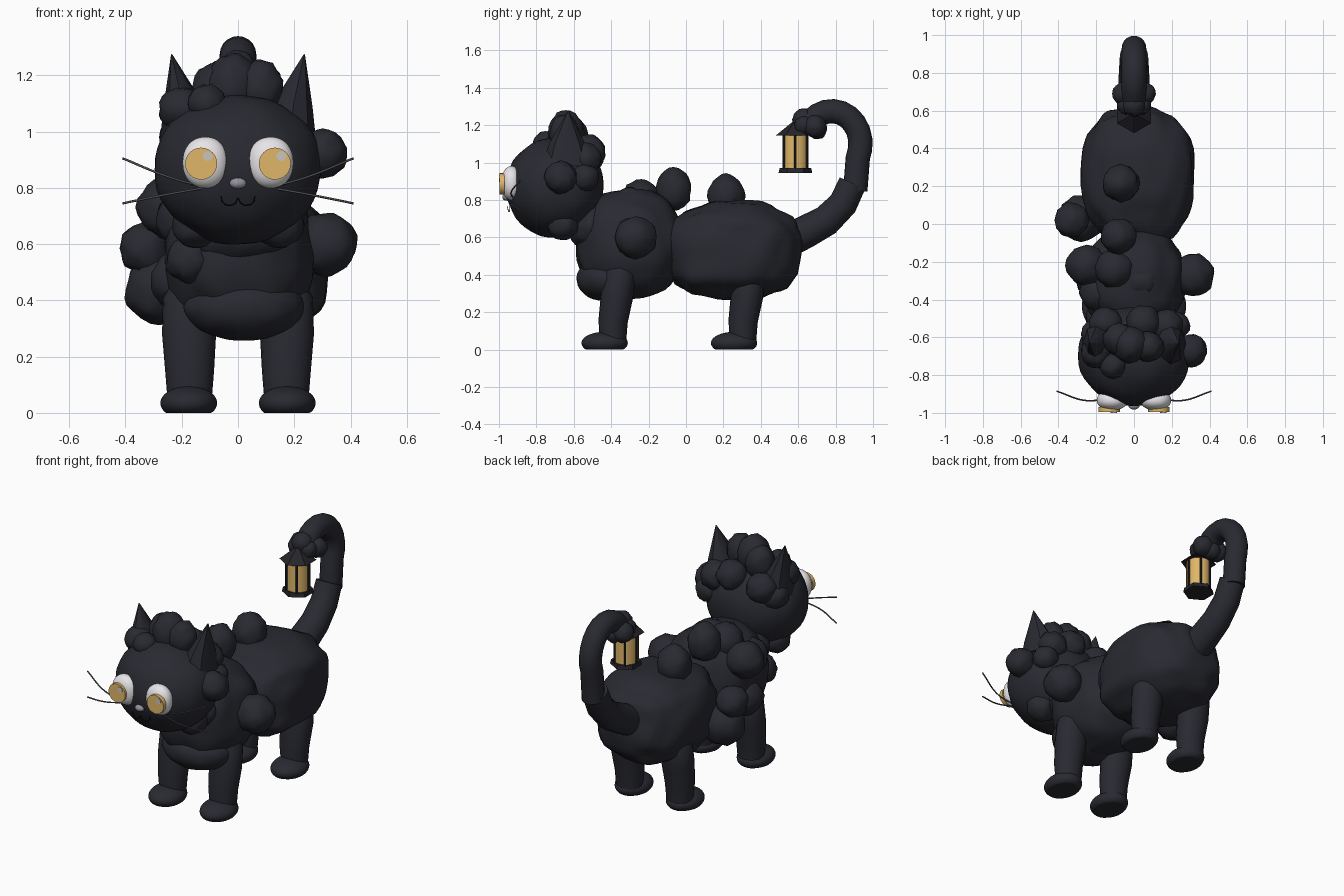
import bpy, bmesh, math
from mathutils import Matrix, Vector, noise

cube = bpy.data.objects.get("Cube")
if cube:
    bpy.data.objects.remove(cube)


def material(name, r, g, b):
    m = bpy.data.materials.new(name)
    m.use_nodes = True
    m.diffuse_color = (r, g, b, 1)
    m.node_tree.nodes["Principled BSDF"].inputs["Base Color"].default_value = (r, g, b, 1)
    return m


FUR = material("charcoal fur", 0.022, 0.023, 0.031)
METAL = material("dark metal", 0.018, 0.018, 0.023)
GOLD = material("warm gold", 0.74, 0.47, 0.14)
WHITE = material("eye white", 0.8, 0.78, 0.8)
GLINT = material("eye glint", 0.58, 0.55, 0.52)
NOSE = material("nose grey", 0.3, 0.28, 0.33)
WHISKER = material("whisker grey", 0.09, 0.09, 0.095)
MOUTH = material("mouth black", 0.006, 0.006, 0.007)


def finish(name, bm, mat, angle=50):
    bmesh.ops.recalc_face_normals(bm, faces=bm.faces)
    me = bpy.data.meshes.new(name)
    bm.to_mesh(me)
    bm.free()
    me.materials.append(mat)
    ob = bpy.data.objects.new(name, me)
    bpy.context.collection.objects.link(ob)
    bpy.ops.object.select_all(action='DESELECT')
    bpy.context.view_layer.objects.active = ob
    ob.select_set(True)
    if angle:
        bpy.ops.object.shade_smooth_by_angle(angle=math.radians(angle))
    return ob


def blob(name, mat, loc, size, power=1.0, lumps=0.0, detail=4, floor=None):
    """Ellipsoid; power below 1 makes it boxier, lumps adds soft noise."""
    bm = bmesh.new()
    bmesh.ops.create_icosphere(bm, subdivisions=detail, radius=1)
    for v in bm.verts:
        d = v.co.normalized()
        p = Vector([math.copysign(abs(c) ** power, c) for c in d])
        p *= 1 + lumps * noise.noise(d * 2.6 + Vector(loc) * 7)
        v.co = Vector(loc) + Vector([a * s for a, s in zip(p, size)])
        if floor is not None:
            v.co.z = max(v.co.z, floor)
    return finish(name, bm, mat)


def tube(name, mat, path, radii, sides=20, flat=1.0, angle=50):
    """Loft of rings along a path; flat scales the ring's second axis."""
    bm = bmesh.new()
    pts = [Vector(p) for p in path]
    rings = []
    for i, (p, r) in enumerate(zip(pts, radii)):
        t = (pts[min(i + 1, len(pts) - 1)] - pts[max(i - 1, 0)]).normalized()
        v = t.cross(Vector((1, 0, 0))).normalized()
        u = v.cross(t)
        turn = [math.tau * k / sides for k in range(sides)]
        rings.append([bm.verts.new(p + u * r * math.cos(a) + v * r * flat * math.sin(a)) for a in turn])
    for a, b in zip(rings, rings[1:]):
        for k in range(sides):
            n = (k + 1) % sides
            bm.faces.new((a[k], a[n], b[n], b[k]))
    bm.faces.new(rings[0])
    bm.faces.new(rings[-1])
    return finish(name, bm, mat, angle)


def disc(name, mat, loc, r1, r2, depth, sides=24, angle=30, facing_front=False):
    bm = bmesh.new()
    bmesh.ops.create_cone(bm, cap_ends=True, segments=sides, radius1=r1, radius2=r2, depth=depth)
    if facing_front:
        bmesh.ops.rotate(bm, verts=bm.verts, matrix=Matrix.Rotation(math.pi / 2, 3, 'X'))
    bmesh.ops.translate(bm, verts=bm.verts, vec=loc)
    return finish(name, bm, mat, angle)


def strand(name, mat, points, thick):
    cu = bpy.data.curves.new(name, 'CURVE')
    cu.dimensions = '3D'
    cu.bevel_depth = thick
    cu.bevel_resolution = 2
    cu.use_fill_caps = True
    sp = cu.splines.new('BEZIER')
    sp.bezier_points.add(len(points) - 1)
    for bp, p in zip(sp.bezier_points, points):
        bp.co = p
        bp.handle_left_type = bp.handle_right_type = 'AUTO'
    cu.materials.append(mat)
    ob = bpy.data.objects.new(name, cu)
    bpy.context.collection.objects.link(ob)


def puffs(name, rows, tall=1.0):
    for i, (x, y, z, r) in enumerate(rows):
        blob(f"{name}_{i + 1}", FUR, (x, y, z), (r, r, r * tall), lumps=0.12, detail=3)


# Trunk and head
blob("rear_body", FUR, (0.022, 0.255, 0.53), (0.3, 0.36, 0.265), 0.78, 0.08)
blob("chest", FUR, (0, -0.3, 0.565), (0.268, 0.285, 0.29), 0.86, 0.06)
blob("chest_bib", FUR, (0.02, -0.42, 0.375), (0.215, 0.165, 0.118), lumps=0.03)
blob("neck", FUR, (0, -0.5, 0.66), (0.2, 0.13, 0.14), lumps=0.06)
blob("head", FUR, (0, -0.7, 0.866), (0.298, 0.262, 0.265), 0.98, 0.03)

# Curly fur tufts
puffs("body_tuft", [
    (0.31, -0.27, 0.6, 0.113), (-0.1, -0.24, 0.8, 0.105), (-0.28, 0.03, 0.44, 0.122),
    (-0.33, 0.02, 0.585, 0.092), (-0.25, -0.22, 0.73, 0.108), (-0.19, -0.36, 0.69, 0.1),
    (-0.2, -0.28, 0.47, 0.11), (-0.17, -0.5, 0.545, 0.085), (0.04, -0.3, 0.77, 0.1)])
puffs("back_tuft", [(-0.08, -0.065, 0.855, 0.095), (-0.07, 0.215, 0.82, 0.098)], 1.2)
puffs("head_side_tuft", [
    (0.3, -0.67, 0.92, 0.087), (0.15, -0.66, 0.67, 0.085), (-0.15, -0.66, 0.67, 0.085),
    (-0.2, -0.68, 1.08, 0.08), (-0.11, -0.75, 1.1, 0.068), (0.17, -0.54, 1.02, 0.088),
    (0.05, -0.52, 1.06, 0.09), (-0.15, -0.53, 1.03, 0.088), (-0.2, -0.58, 0.98, 0.08),
    (0.22, -0.54, 0.92, 0.075)])
puffs("crown_tuft", [
    (-0.02, -0.64, 1.16, 0.095), (0.08, -0.65, 1.155, 0.08), (-0.08, -0.61, 1.14, 0.085)], 1.25)

for side, s in (("left", 1), ("right", -1)):
    # Ears, legs and paws
    tube(f"{side}_ear", FUR,
         [(s * 0.185, -0.635, 0.99), (s * 0.198, -0.635, 1.1), (s * 0.236, -0.63, 1.275)],
         [0.092, 0.068, 0.002], sides=8, flat=1.42, angle=40)
    for end, y in (("front", -0.39), ("back", 0.305)):
        tube(f"{side}_{end}_leg", FUR,
             [(s * 0.172, y, 0.04), (s * 0.172, y, 0.15), (s * 0.174, y + 0.02, 0.28),
              (s * 0.17, y + 0.035, 0.4), (s * 0.15, y + 0.04, 0.5)],
             [0.078, 0.087, 0.096, 0.097, 0.06], flat=0.9)
    for end, y in (("front", -0.435), ("back", 0.257)):
        blob(f"{side}_{end}_paw", FUR, (s * 0.175, y, 0.035), (0.101, 0.124, 0.06), floor=0)

    # Face
    x = s * 0.131
    blob(f"{side}_eye", WHITE, (s * 0.116, -0.933, 0.89), (0.081, 0.054, 0.091), 0.92)
    disc(f"{side}_iris", GOLD, (x, -0.983, 0.886), 0.057, 0.057, 0.026, facing_front=True)
    disc(f"{side}_eye_glint", GLINT, (x + 0.023, -0.997, 0.913), 0.017, 0.017, 0.006, facing_front=True)
    strand(f"{side}_upper_whisker", WHISKER,
           [(s * 0.13, -0.92, 0.805), (s * 0.25, -0.935, 0.84), (s * 0.41, -0.885, 0.905)], 0.004)
    strand(f"{side}_lower_whisker", WHISKER,
           [(s * 0.12, -0.92, 0.8), (s * 0.25, -0.935, 0.777), (s * 0.41, -0.885, 0.745)], 0.004)
    strand(f"{side}_mouth_curve", MOUTH,
           [(0, -0.955, 0.765), (s * 0.012, -0.95, 0.744), (s * 0.035, -0.945, 0.738),
            (s * 0.055, -0.942, 0.75), (s * 0.06, -0.942, 0.77)], 0.002)
blob("nose", NOSE, (0, -0.96, 0.816), (0.03, 0.022, 0.02), detail=3)

# Hooked tail with a tufted tip
tube("tail_base", FUR,
     [(0, 0.54, 0.58), (0, 0.64, 0.63), (0, 0.75, 0.69), (0, 0.84, 0.78), (0, 0.89, 0.89)],
     [0.09, 0.088, 0.083, 0.078, 0.075])
hook = [(0, 0.905, 0.85)]
hook += [(0, 0.78 + 0.153 * math.cos(a), 1.1 + 0.175 * math.sin(a))
         for a in [math.radians(d) for d in range(-25, 136, 16)]]
tube("tail_hook", FUR, hook + [(0, 0.64, 1.21)], [0.065] * (len(hook) + 1))
puffs("tail_tuft", [
    (0.055, 0.69, 1.195, 0.06), (-0.055, 0.69, 1.195, 0.06), (0, 0.63, 1.23, 0.06),
    (0.04, 0.63, 1.2, 0.05), (-0.04, 0.63, 1.2, 0.05), (0, 0.7, 1.18, 0.055)])

# Hanging lantern
LY = 0.585
disc("lantern_roof", METAL, (0, LY, 1.183), 0.104, 0.012, 0.075, 6, angle=0)
disc("lantern_glass", GOLD, (0, LY, 1.06), 0.069, 0.069, 0.18)
disc("lantern_base", METAL, (0, LY, 0.958), 0.09, 0.084, 0.026, 6)
for k in range(6):
    a = math.tau * k / 6
    disc(f"lantern_post_{k + 1}", METAL,
         (0.071 * math.cos(a), LY + 0.071 * math.sin(a), 1.06), 0.007, 0.007, 0.19, 8)
